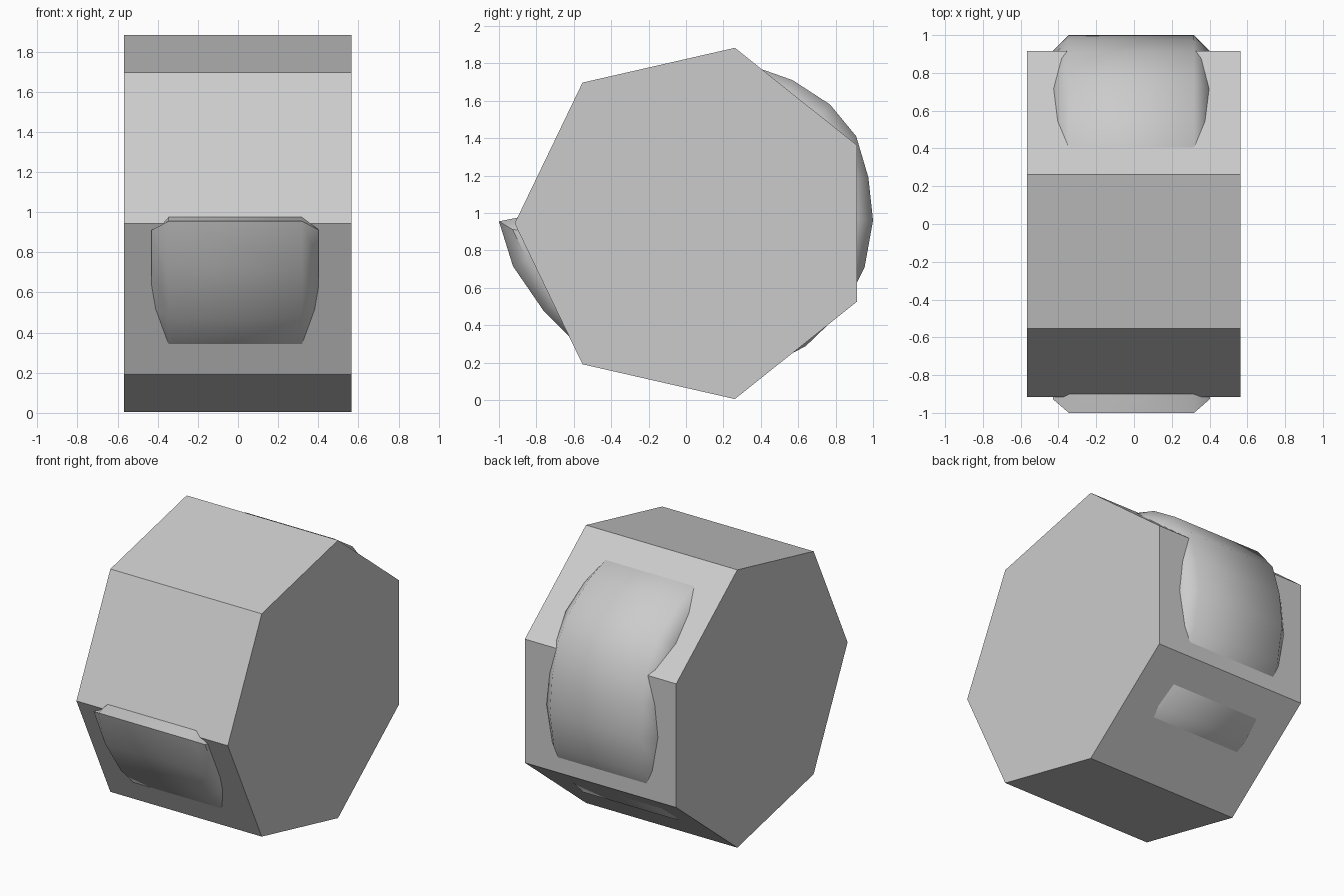
import bpy, bmesh
from math import cos, sin, pi, radians
from mathutils import Vector

if "Cube" in bpy.data.objects:
    bpy.data.objects.remove(bpy.data.objects["Cube"])


def make_object(name, rings, closed_caps=True):
    """Skin a list of equal-length closed rings, capping both ends."""
    bm = bmesh.new()
    loops = [[bm.verts.new(p) for p in ring] for ring in rings]
    n = len(loops[0])
    for a, b in zip(loops, loops[1:]):
        for i in range(n):
            j = (i + 1) % n
            bm.faces.new((a[i], a[j], b[j], b[i]))
    if closed_caps:
        bm.faces.new(loops[0])
        bm.faces.new(loops[-1])
    bmesh.ops.recalc_face_normals(bm, faces=bm.faces)
    mesh = bpy.data.meshes.new(name)
    bm.to_mesh(mesh)
    bm.free()
    obj = bpy.data.objects.new(name, mesh)
    bpy.context.collection.objects.link(obj)
    return obj


# Seven-sided prism lying along x, flat side to the back
R, CY, CZ = 0.963, 0.047, 0.944
angles = [pi + 2 * pi * i / 7 for i in range(7)]
make_object("heptagonal_body", [
    [(x, CY + R * cos(a), CZ + R * sin(a)) for a in angles]
    for x in (-0.567, 0.565)])

# Curved band: (y, z) path from the front lip, under the body, up the back
path = [Vector(p) for p in (
    (-0.85, 0.985), (-1.0, 0.955), (-0.925, 0.715), (-0.76, 0.475),
    (-0.63, 0.345), (-0.48, 0.255), (-0.25, 0.18), (0.0, 0.15), (0.3, 0.165),
    (0.53, 0.23), (0.64, 0.288), (0.84, 0.48), (0.955, 0.71), (1.0, 0.96),
    (0.975, 1.19), (0.91, 1.41), (0.77, 1.58), (0.57, 1.71), (0.40, 1.77),
    (0.2, 1.78))]
# Band cross-section: (x, depth inwards), with chamfered edges
section = [(-0.43, 0.22), (-0.43, 0.085), (-0.345, 0.0),
           (0.318, 0.0), (0.402, 0.085), (0.402, 0.22)]

rings = []
for i, p in enumerate(path):
    before = (p - path[i - 1]).normalized() if i else Vector((0, 0))
    after = (path[i + 1] - p).normalized() if i < len(path) - 1 else Vector((0, 0))
    t = (before + after).normalized()
    inward = Vector((-t.y, t.x))
    rings.append([(x, *(p + inward * d)) for x, d in section])
band = make_object("curved_band", rings)

# Smooth the band, keeping the lip and ends crisp
bpy.context.view_layer.objects.active = band
band.select_set(True)
bpy.ops.object.shade_smooth_by_angle(angle=radians(50))
